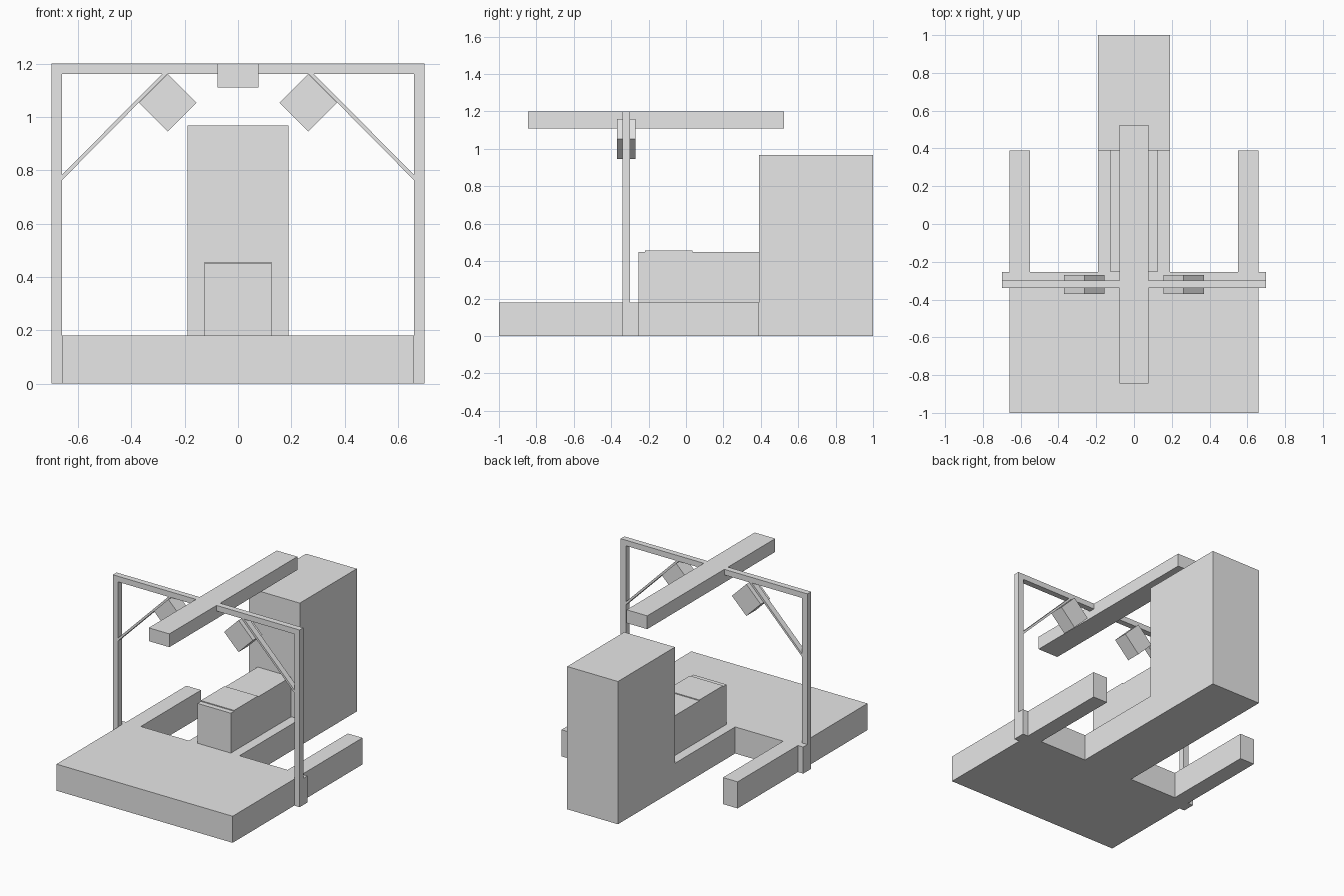
import bpy, bmesh
from mathutils import Vector

default_cube = bpy.data.objects.get("Cube")
if default_cube:
    bpy.data.objects.remove(default_cube, do_unlink=True)

grey = bpy.data.materials.new("light_grey")
grey.use_nodes = True
grey.diffuse_color = (0.8, 0.8, 0.8, 1)
grey.node_tree.nodes["Principled BSDF"].inputs["Base Color"].default_value = (0.8, 0.8, 0.8, 1)


def prism(name, points, depth):
    """Extrude a closed outline of 3D points along a depth vector."""
    bm = bmesh.new()
    face = bm.faces.new([bm.verts.new(p) for p in points])
    top = bmesh.ops.extrude_face_region(bm, geom=[face])["geom"]
    bmesh.ops.translate(bm, vec=Vector(depth),
                        verts=[v for v in top if isinstance(v, bmesh.types.BMVert)])
    bmesh.ops.recalc_face_normals(bm, faces=bm.faces)
    mesh = bpy.data.meshes.new(name)
    bm.to_mesh(mesh)
    bm.free()
    mesh.materials.append(grey)
    obj = bpy.data.objects.new(name, mesh)
    bpy.context.collection.objects.link(obj)
    return obj


def box(name, x, y, z):
    outline = [(x[0], y[0], z[0]), (x[1], y[0], z[0]), (x[1], y[1], z[0]), (x[0], y[1], z[0])]
    return prism(name, outline, (0, 0, z[1] - z[0]))


def side_profile(name, xz, side, y):
    """Front-facing outline, mirrored by side and extruded in y."""
    return prism(name, [(side * px, y[0], pz) for px, pz in xz], (0, y[1] - y[0], 0))


# Base platform with two side arms and a central tongue
FRONT, STEP, REAR, BASE_H = -1, -0.255, 0.39, 0.18
half = [(0.66, FRONT), (0.66, REAR), (0.55, REAR), (0.55, STEP), (0.19, STEP), (0.19, REAR)]
outline = half + [(-x, y) for x, y in reversed(half)]
prism("base_platform", [(x, y, 0) for x, y in outline], (0, 0, BASE_H))

# Rear tower and central console with its thin lid
box("rear_tower", (-0.19, 0.19), (REAR, 1), (0, 0.967))
box("console", (-0.125, 0.125), (STEP, REAR), (BASE_H, 0.45))
box("console_lid", (-0.125, 0.125), (-0.22, 0.035), (0.45, 0.456))

# Overhead rail
box("overhead_rail", (-0.077, 0.077), (-0.845, 0.525), (1.11, 1.2))

# Gantry halves: post with crossbar, foot, strut and tilted head
BAR = (-0.34, -0.3)
frame = [(0.66, BASE_H), (0.7, BASE_H), (0.7, 1.2), (0.077, 1.2), (0.077, 1.162), (0.66, 1.162)]
strut = [(0.66, 0.763), (0.66, 0.783), (0.284, 1.162), (0.265, 1.162)]
cx, cz, r = 0.263, 1.053, 0.108
head = [(cx + r, cz), (cx, cz + r), (cx - r, cz), (cx, cz - r)]
for label, side in (("left", 1), ("right", -1)):
    side_profile(label + "_gantry_frame", frame, side, BAR)
    side_profile(label + "_strut", strut, side, BAR)
    side_profile(label + "_tilted_head", head, side, (-0.37, -0.27))
    box(label + "_gantry_foot", sorted((side * 0.66, side * 0.7)), (-0.34, STEP), (0, BASE_H))
